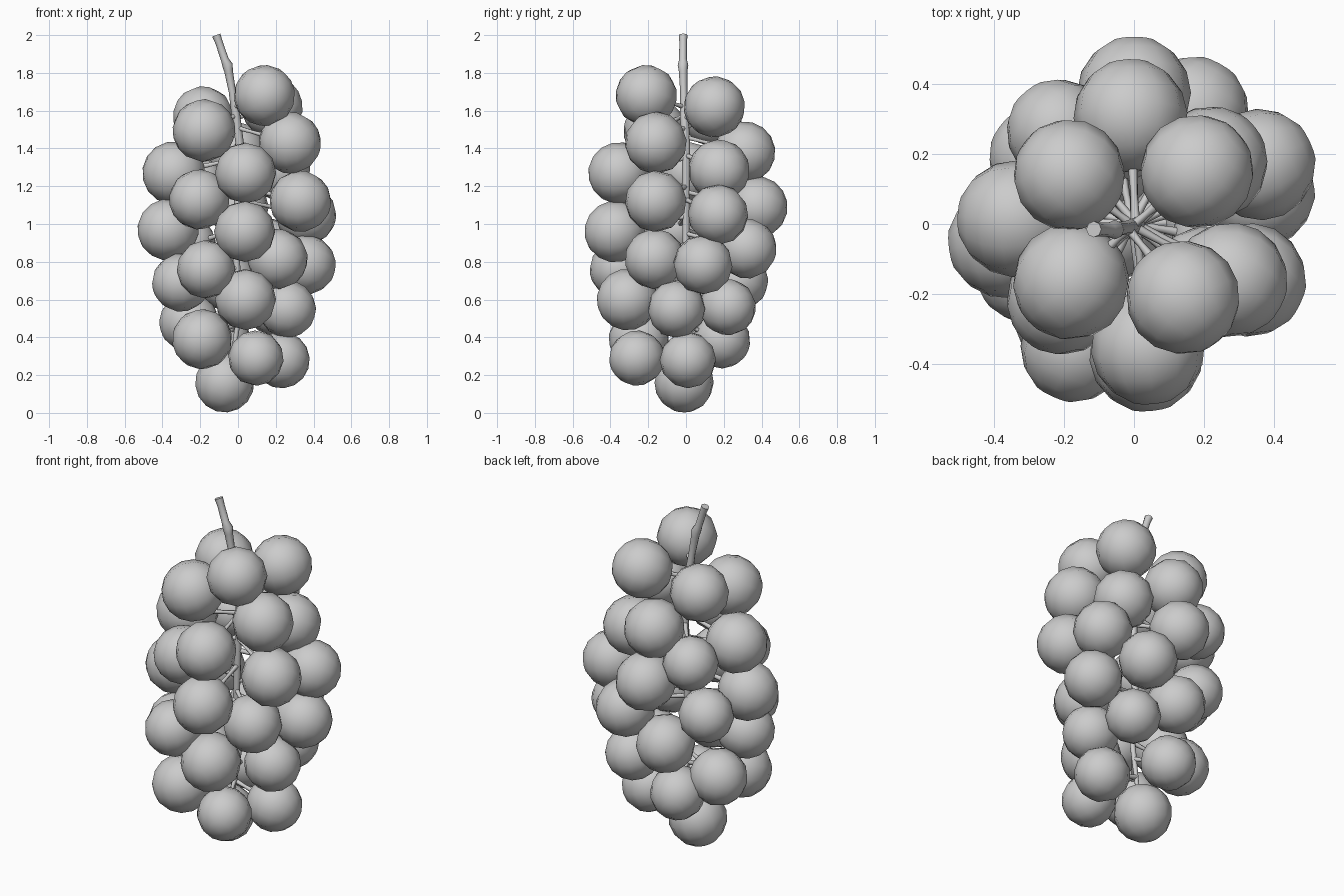
import bpy
from mathutils import Vector

# berry centres and radii: x, y, z, r
BERRIES = [
    (.14, -.21, 1.68, .163), (.18, .15, 1.62, .163), (-.185, .14, 1.57, .16), (-.18, -.165, 1.495, .167),
    (.275, -.16, 1.43, .165), (-.01, .31, 1.38, .163), (.22, .175, 1.285, .163), (.04, -.355, 1.27, .163),
    (-.34, .015, 1.27, .167), (-.215, .265, 1.21, .15), (-.205, -.215, 1.13, .16), (.33, -.16, 1.12, .163),
    (0, .375, 1.09, .163), (.36, .17, 1.05, .16), (-.37, -.05, .97, .163), (.035, -.375, .96, .163),
    (-.265, .19, .89, .15), (.17, .32, .87, .16), (.21, -.165, .815, .16), (.36, .09, .785, .158),
    (-.17, -.355, .76, .155), (-.06, .275, .7, .16), (-.3, -.13, .69, .155), (.04, -.31, .6, .163),
    (.19, .22, .56, .15), (.26, -.05, .55, .153), (-.26, .07, .48, .157), (-.19, -.25, .39, .16),
    (-.08, .19, .385, .15), (.095, -.26, .29, .147), (.23, .01, .28, .15), (-.07, -.01, .16, .158),
]


def tube(name, points, sides=2):
    """Poly tube through (x, y, z, radius) points."""
    cu = bpy.data.curves.new(name, 'CURVE')
    cu.dimensions = '3D'
    cu.bevel_depth = 1.0
    cu.bevel_resolution = sides
    cu.use_fill_caps = True
    sp = cu.splines.new('POLY')
    sp.points.add(len(points) - 1)
    for p, (x, y, z, r) in zip(sp.points, points):
        p.co = (x, y, z, 1)
        p.radius = r
    sp.use_smooth = True
    ob = bpy.data.objects.new(name, cu)
    bpy.context.collection.objects.link(ob)
    return ob


# main stem with a small knuckle, running down inside the bunch
STEM = [(-.115, -.015, 2.0, .023), (-.1, -.015, 1.96, .02), (-.07, -.016, 1.87, .021),
        (-.055, -.016, 1.84, .028), (-.05, -.015, 1.81, .023), (-.03, -.012, 1.7, .019),
        (-.012, -.01, 1.58, .023), (.01, 0, 1.42, .022), (.0, 0, 1.15, .02),
        (-.01, 0, .85, .018), (.01, 0, .55, .015), (-.03, -.005, .28, .011)]
tube("stem", STEM)


def stem_at(z):
    for a, b in zip(STEM, STEM[1:]):
        if a[2] >= z >= b[2]:
            t = (a[2] - z) / (a[2] - b[2])
            return Vector(a[:3]).lerp(Vector(b[:3]), t)
    return Vector(STEM[-1][:3])


for i, (x, y, z, r) in enumerate(BERRIES):
    c = Vector((x, y, z))
    root = stem_at(max(z - .06, .3) if i < 3 else max(z + .08, .3))
    axis = (c - root).normalized()
    # berry, pole aligned with its stalk
    bpy.ops.mesh.primitive_uv_sphere_add(segments=12, ring_count=8, radius=r, location=c)
    berry = bpy.context.object
    berry.name = f"berry_{i + 1}"
    berry.rotation_euler = axis.to_track_quat('Z', 'Y').to_euler()
    bpy.ops.object.shade_smooth()
    # short stalk joining berry to stem
    end = c - axis * r * .85
    mid = root.lerp(end, .5)
    tube(f"stalk_{i + 1}", [(*root, .014), (*mid, .01), (*end, .015)], 1)
